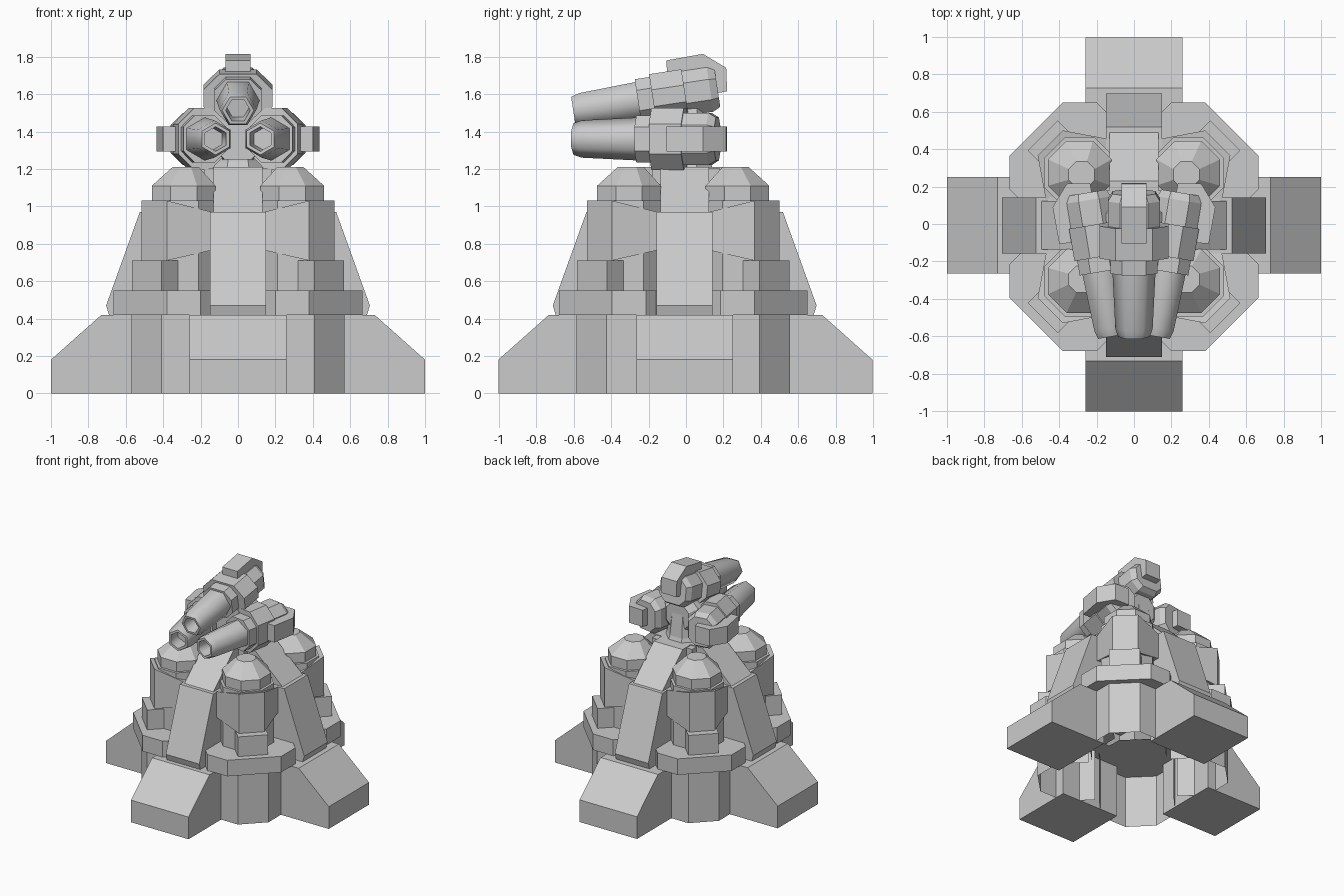
import bpy, bmesh, math
from mathutils import Matrix

if "Cube" in bpy.data.objects:
    bpy.data.objects.remove(bpy.data.objects["Cube"])

CY = -0.015  # towers sit slightly forward of the centre


def finish(name, bm, mat=None, smooth=None):
    if mat is not None:
        bm.transform(mat)
    bmesh.ops.recalc_face_normals(bm, faces=bm.faces)
    me = bpy.data.meshes.new(name)
    bm.to_mesh(me)
    bm.free()
    ob = bpy.data.objects.new(name, me)
    bpy.context.collection.objects.link(ob)
    if smooth:
        bpy.context.view_layer.objects.active = ob
        ob.select_set(True)
        bpy.ops.object.shade_smooth_by_angle(angle=math.radians(smooth))
        ob.select_set(False)
    return ob


def loft(name, rings, mat=None, start=True, end=True, smooth=None, skip=()):
    """Bridge equal-length rings of 3D points, capping the ends."""
    bm = bmesh.new()
    vs = [[bm.verts.new(p) for p in r] for r in rings]
    n = len(vs[0])
    for a, b in zip(vs, vs[1:]):
        for i in range(n):
            if i not in skip:
                j = (i + 1) % n
                bm.faces.new((a[i], a[j], b[j], b[i]))
    if start:
        bm.faces.new(vs[0])
    if end:
        bm.faces.new(vs[-1])
    bmesh.ops.delete(bm, geom=[v for v in bm.verts if not v.link_faces], context='VERTS')
    return finish(name, bm, mat, smooth)


def flat(pts, z):
    return [(x, y, z) for x, y in pts]


def octagon(c, a):
    r = a / math.cos(math.pi / 8)
    return [(c + r * math.cos(math.pi / 8 + k * math.pi / 4),
             c + r * math.sin(math.pi / 8 + k * math.pi / 4)) for k in range(8)]


def box(name, size, mat):
    bm = bmesh.new()
    bmesh.ops.create_cube(bm, size=1)
    bm.transform(Matrix.Diagonal((*size, 1)))
    return finish(name, bm, mat)


# Four feet and four sloping buttresses, facing +x then turned by quarters
foot = [(0.5, 0), (1, 0), (1, 0.18), (0.73, 0.42), (0.5, 0.42)]
lower = [(0.3, 0.42), (0.69, 0.42), (0.705, 0.47), (0.525, 0.97), (0.3, 0.97)]
upper = [(0.1, 0.9), (0.5, 0.9), (0.495, 0.97), (0.235, 1.21), (0.1, 1.21)]
for k, side in enumerate(("right", "back", "left", "front")):
    turn = Matrix.Rotation(k * math.pi / 2, 4, 'Z')
    for part, prof, w, dy in (("foot", foot, 0.258, -0.003), ("buttress", lower, 0.15, -0.007),
                              ("buttress_top", upper, 0.13, -0.006)):
        loft(f"{part}_{side}", [[(x, s * w, z) for x, z in prof] for s in (-1, 1)],
             Matrix.Translation((0, dy if k % 2 or part != "foot" else -0.006, 0)) @ turn)

# Central core behind the buttresses
box("core", (0.56, 0.56, 0.58), Matrix.Translation((0, CY, 0.83)))
box("core_top", (0.36, 0.36, 0.1), Matrix.Translation((0, 0, 1.155)))

# Corner towers, mirrored into each quadrant
ledge = [(.12, .12), (.61, .12), (.61, .145), (.665, .2), (.665, .38),
         (.38, .665), (.2, .665), (.145, .61), (.12, .61)]
armour = [(.14, .14), (.47, .14), (.515, .38), (.38, .515), (.14, .47)]
C = 0.29
for sx in (-1, 1):
    for sy in (-1, 1):
        M = Matrix.Translation((0, CY, 0)) @ Matrix.Diagonal((sx, sy, 1, 1))
        tag = ("left" if sx < 0 else "right") + ("_front" if sy < 0 else "_back")
        # hollow base, open below and towards the centre
        base = octagon(0.295, 0.275)
        loft("tower_base_" + tag, [flat(base, 0), flat(base, 0.42)], M, start=False, skip=(3, 4, 5))
        loft("tower_ledge_" + tag, [flat(ledge, 0.42), flat(ledge, 0.55)], M)
        loft("tower_column_" + tag, [flat(octagon(C, .19), .55), flat(octagon(C, .19), 1.03)], M)
        # armour shell: tall at the outer corner, tapering towards the buttresses
        near = [x + y > 0.83 for x, y in armour]
        loft("tower_armour_" + tag,
             [[(x, y, .71 if n else .765) for (x, y), n in zip(armour, near)],
              [(x, y, 1.03 if n else .97) for (x, y), n in zip(armour, near)]], M)
        # clamp block on the diagonal
        box("tower_clamp_" + tag, (0.24, 0.226, 0.16),
            M @ Matrix.Rotation(math.pi / 4, 4, 'Z') @ Matrix.Translation((0.57, 0, 0.63)))
        loft("tower_cap_" + tag,
             [flat(octagon(C, .17), 1.0), flat(octagon(C, .17), 1.11),
              flat(octagon(C - .01, .07), 1.21)], M)

# Turret neck and hub joining the guns
loft("turret_neck", [flat(octagon(0, .15), 1.18), flat(octagon(0, .13), 1.24), flat(octagon(0, .11), 1.42)])


def chamfered(t, r, c, y):
    pts = [(t, r - c), (t - c, r), (c - t, r), (-t, r - c), (-t, c - r), (c - t, -r), (t - c, -r), (t, c - r)]
    return [(x, y, z) for x, z in pts]


loft("turret_hub", [chamfered(.13, .15, .06, -.17), chamfered(.15, .15, .07, -.12),
                    chamfered(.15, .15, .07, .06), chamfered(.1, .1, .05, .11)],
     Matrix.Translation((0, 0, 1.4)))

# Three guns: same parts, pointing forward, splayed out from the hub
counter = [(-.105, .4), (.09, .435), (.215, .36), (.22, .235), (.08, .21), (-.1, .31)]
barrel = [(-.24, .116), (-.565, .1), (-.61, .085), (-.61, .066), (-.5, .06)]
for tag, ang, z, pivot, tilt, t in (("top", 0, 1.38, .225, 8.7, .185),
                                    ("right", 90, 1.36, .22, 9.5, .165),
                                    ("left", -90, 1.36, .22, 9.5, .165)):
    F = Matrix.Translation((0, 0, z)) @ Matrix.Rotation(math.radians(ang), 4, 'Y')
    G = F @ Matrix.Translation((0, 0, pivot)) @ Matrix.Rotation(math.radians(tilt), 4, 'X')
    loft("gun_barrel_" + tag,
         [[(r * math.cos(k * math.pi / 3), y, r * math.sin(k * math.pi / 3)) for k in range(6)]
          for y, r in barrel], G, smooth=65)
    loft("gun_collar_" + tag, [chamfered(.125, .115, .06, -.26), chamfered(.125, .115, .06, -.17)], G)
    loft("gun_body_" + tag, [chamfered(t, .13, .085, -.18), chamfered(t, .13, .085, -.005)], G)
    loft("gun_breech_" + tag, [chamfered(.14, .12, .065, -.01), chamfered(.14, .12, .065, .13),
                               chamfered(.115, .1, .05, .17)], G)
    loft("gun_counterweight_" + tag, [[(s * .068, y, h) for y, h in counter] for s in (-1, 1)], F)
